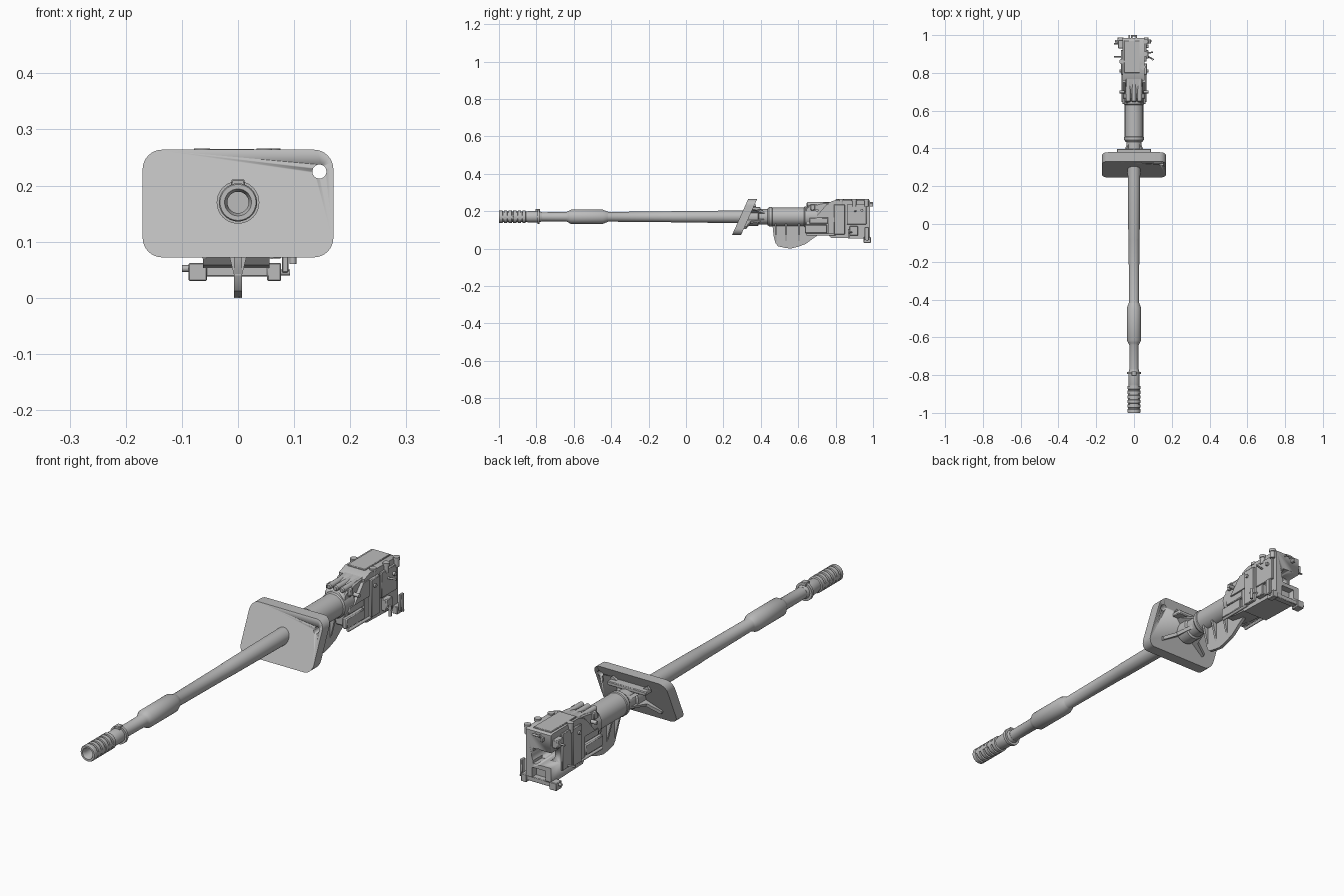
import bpy, bmesh, math
from mathutils import Vector, Matrix

AXIS_Z = 0.17
steel = bpy.data.materials.new("grey steel")
steel.diffuse_color = (0.5, 0.5, 0.5, 1)


def finish(name, bm, bevel=0.0):
    bmesh.ops.recalc_face_normals(bm, faces=bm.faces)
    me = bpy.data.meshes.new(name)
    bm.to_mesh(me)
    bm.free()
    me.materials.append(steel)
    me.shade_smooth()
    me.set_sharp_from_angle(angle=math.radians(32))
    ob = bpy.data.objects.new(name, me)
    bpy.context.collection.objects.link(ob)
    if bevel:
        m = ob.modifiers.new("edge", 'BEVEL')
        m.width, m.segments = bevel, 1
    return ob


def lathe(name, profile, seg=40, x=0.0, z=AXIS_Z):
    """Closed solid turned around the y direction from (y, radius) pairs."""
    bm = bmesh.new()
    rings = [[bm.verts.new((x + r * math.cos(2 * math.pi * i / seg), y,
                            z + r * math.sin(2 * math.pi * i / seg)))
              for i in range(seg)] for y, r in profile]
    for a, b in zip(rings, rings[1:]):
        for i in range(seg):
            j = (i + 1) % seg
            bm.faces.new((a[i], a[j], b[j], b[i]))
    bm.faces.new(rings[0])
    bm.faces.new(rings[-1])
    return finish(name, bm)


def prism(name, pts, place, lo, hi, bevel=0.0):
    """Outline extruded between lo and hi; place maps (u, v, w) to a point."""
    bm = bmesh.new()
    a = [bm.verts.new(place(u, v, lo)) for u, v in pts]
    b = [bm.verts.new(place(u, v, hi)) for u, v in pts]
    bm.faces.new(a)
    bm.faces.new(b)
    for i in range(len(pts)):
        j = (i + 1) % len(pts)
        bm.faces.new((a[i], a[j], b[j], b[i]))
    return finish(name, bm, bevel)


def side(u, v, w):      # outline in y-z, extruded in x
    return (w, u, v)


def box(name, x0, x1, y0, y1, z0, z1, bevel=0.0):
    return prism(name, [(y0, z0), (y1, z0), (y1, z1), (y0, z1)], side, x0, x1, bevel)


def rod(name, p, q, r, seg=12):
    p, q = Vector(p), Vector(q)
    bm = bmesh.new()
    rot = (q - p).to_track_quat('Z', 'Y').to_matrix().to_4x4()
    bmesh.ops.create_cone(bm, cap_ends=True, segments=seg, radius1=r, radius2=r,
                          depth=(q - p).length,
                          matrix=Matrix.Translation((p + q) / 2) @ rot)
    return finish(name, bm)


def cut(ob, cutter):
    m = ob.modifiers.new("cut", 'BOOLEAN')
    m.operation, m.solver, m.object = 'DIFFERENCE', 'EXACT', cutter
    cutter.hide_render = True
    cutter.hide_set(True)


# Muzzle brake: bored core with a row of rings, then collar
brake = [(-0.86, 0.019), (-0.985, 0.019), (-1.0, 0.024), (-1.0, 0.032)]
for i in range(6):
    y = -0.997 + i * 0.0245
    brake += [(y, 0.034), (y + 0.016, 0.034), (y + 0.018, 0.028), (y + 0.0235, 0.028)]
brake += [(-0.845, 0.03), (-0.795, 0.03), (-0.795, 0.038), (-0.783, 0.038),
          (-0.783, 0.028), (-0.77, 0.025)]
lathe("muzzle_brake", brake)
for s in (-1, 1):
    box("brake_side_rib", s * 0.027, s * 0.033, -0.995, -0.86, AXIS_Z - 0.008, AXIS_Z + 0.008)
box("collar_lug", -0.012, 0.012, -0.805, -0.78, 0.195, 0.211, 0.002)

# Barrel tube with thicker sleeve
lathe("barrel", [(-0.79, 0.024), (-0.64, 0.025), (-0.63, 0.03), (-0.615, 0.038),
                 (-0.445, 0.038), (-0.42, 0.028), (-0.415, 0.026), (-0.08, 0.029),
                 (-0.075, 0.030), (0.24, 0.033), (0.42, 0.034)])

# Slanted shield plate with rounded corners
SLOPE = 0.086 / 0.192
outline = []
for cx, cz, start in ((1, 1, 0), (-1, 1, 90), (-1, -1, 180), (1, -1, 270)):
    for k in range(9):
        t = math.radians(start + k * 11.25)
        outline.append((cx * 0.135 + 0.035 * math.cos(t),
                        AXIS_Z - 0.002 + cz * 0.061 + 0.035 * math.sin(t)))


def slant(u, v, w):
    return (u, 0.246 + (v - 0.072) * SLOPE + w, v)


shield = prism("shield_plate", outline, slant, 0.0, 0.048)
cut(shield, rod("sight_hole_cutter", (0.145, 0.2, 0.225), (0.145, 0.5, 0.225), 0.0125, 32))

# Collar and radiating ribs behind the shield
lathe("collar", [(0.33, 0.048), (0.385, 0.048), (0.39, 0.041), (0.45, 0.041)])
for deg, reach in ((35, 0.105), (145, 0.105), (-28, 0.125), (208, 0.125)):
    c, s = math.cos(math.radians(deg)), math.sin(math.radians(deg))

    def radial(u, v, w, c=c, s=s):
        return (u * c - w * s, v, AXIS_Z + u * s + w * c)

    back = lambda d: 0.246 + (AXIS_Z + d * s - 0.072) * SLOPE + 0.044
    prism("shield_rib", [(0.03, back(0.03)), (reach, back(reach)),
                         (reach, back(reach) + 0.014), (0.065, back(0.065) + 0.025),
                         (0.035, 0.435)], radial, -0.007, 0.007)
box("shield_top_bracket", -0.09, 0.09, 0.355, 0.398, 0.205, 0.222, 0.003)

# Recoil cradle
lathe("cradle", [(0.435, 0.044), (0.445, 0.052), (0.46, 0.052), (0.463, 0.049),
                 (0.63, 0.049), (0.635, 0.054), (0.70, 0.054)])

# Keel under the cradle, with stiffeners
prism("keel", [(0.46, 0.15), (0.468, 0.07), (0.478, 0.03), (0.492, 0.012), (0.53, 0.004),
               (0.56, 0.0), (0.60, 0.01), (0.64, 0.025), (0.68, 0.055), (0.71, 0.075),
               (0.71, 0.15)], side, -0.007, 0.007)
for y in (0.475, 0.53, 0.60):
    prism("keel_stiffener", [(-0.032, 0.14), (-0.007, 0.04), (0.007, 0.04), (0.032, 0.14)],
          lambda u, v, w: (u, w, v), y, y + 0.01)

# Breech: sloped forward housing and rear block
prism("breech_front", [(0.64, 0.09), (0.70, 0.078), (0.79, 0.072), (0.79, 0.25),
                       (0.73, 0.245), (0.66, 0.23), (0.64, 0.215)],
      side, -0.046, 0.046, 0.005)
block = prism("breech_block", [(0.76, 0.075), (0.775, 0.058), (0.98, 0.052), (0.985, 0.06),
                               (0.985, 0.255), (0.975, 0.26), (0.80, 0.26), (0.76, 0.245)],
              side, -0.062, 0.056)
cut(block, lathe("chamber_cutter", [(0.82, 0.034), (1.05, 0.034)], 32, -0.005, 0.15))
cut(block, box("wedge_slot_cutter", -0.09, 0.022, 0.925, 1.05, 0.118, 0.182))
cut(block, box("lower_notch_cutter", -0.035, 0.028, 0.955, 1.05, 0.03, 0.10))

# Top details: recoil cylinders, cover, ridge and knobs
for x in (-0.03, 0.0, 0.03):
    lathe("recoil_cylinder", [(0.645, 0.008), (0.65, 0.012), (0.80, 0.012)], 16, x, 0.236)
box("front_cross_bar", -0.055, 0.055, 0.665, 0.69, 0.205, 0.236, 0.003)
box("top_cover", -0.052, 0.03, 0.80, 0.972, 0.255, 0.265, 0.002)
for x, y in ((0.047, 0.83), (0.06, 0.90), (-0.064, 0.86), (0.062, 0.965)):
    rod("top_knob", (x, y, 0.225), (x, y, 0.262), 0.011)
    rod("knob_cap", (x, y, 0.254), (x, y, 0.266), 0.014)

# Housings and plates on both flanks
for s in (-1, 1):
    a, b = s * 0.04, s * 0.062
    box("flank_housing", a, b, 0.635, 0.755, 0.082, 0.128, 0.004)
    box("flank_upper_housing", a, s * 0.056, 0.66, 0.76, 0.134, 0.165, 0.003)
    prism("flank_wedge", [(0.69, 0.165), (0.79, 0.165), (0.79, 0.235), (0.75, 0.235)],
          side, a, s * 0.06)
    box("side_plate", s * 0.05, s * 0.069, 0.79, 0.85, 0.075, 0.235, 0.003)
    rod("flank_pipe", (s * 0.06, 0.645, 0.075), (s * 0.06, 0.80, 0.075), 0.006)
    for y in (0.70, 0.81, 0.94):
        rod("side_bolt", (s * 0.05, y, 0.205), (s * 0.076, y, 0.205), 0.008)
box("right_access_panel", 0.05, 0.066, 0.86, 0.965, 0.13, 0.237, 0.002)
box("left_access_panel", -0.07, -0.055, 0.855, 0.92, 0.085, 0.24, 0.002)
box("right_control_box", 0.05, 0.078, 0.875, 0.92, 0.07, 0.12, 0.003)
box("left_control_box", -0.084, -0.055, 0.93, 0.975, 0.20, 0.235, 0.003)

# Levers and handles
rod("right_lever", (0.05, 0.90, 0.09), (0.105, 0.87, 0.085), 0.004)
rod("right_lever_grip", (0.098, 0.872, 0.06), (0.098, 0.872, 0.105), 0.006)
rod("right_upper_lever", (0.05, 0.90, 0.20), (0.10, 0.91, 0.20), 0.004)
rod("left_lever", (-0.05, 0.885, 0.09), (-0.105, 0.885, 0.10), 0.004)
rod("left_upper_lever", (-0.05, 0.95, 0.215), (-0.105, 0.955, 0.215), 0.004)
for x in (-0.012, 0.012):
    rod("rear_handle_post", (x, 0.975, 0.245), (x, 0.998, 0.245), 0.004)
rod("rear_handle_bar", (-0.016, 0.996, 0.245), (0.016, 0.996, 0.245), 0.004)

# Rear loading guard at the bottom
box("rear_guard_bar", -0.08, 0.075, 0.955, 0.982, 0.038, 0.058, 0.002)
box("rear_guard_left_foot", -0.088, -0.055, 0.95, 0.988, 0.030, 0.062, 0.002)
box("rear_guard_right_foot", 0.052, 0.077, 0.95, 0.988, 0.030, 0.062, 0.002)
rod("guard_left_pin", (-0.10, 0.968, 0.052), (-0.07, 0.968, 0.052), 0.006)
rod("guard_right_pin", (0.07, 0.968, 0.045), (0.093, 0.968, 0.045), 0.005)
box("guard_right_post", 0.078, 0.09, 0.955, 0.978, 0.045, 0.115, 0.002)
box("rear_tip_stop", -0.03, -0.02, 0.98, 1.0, 0.225, 0.24)
